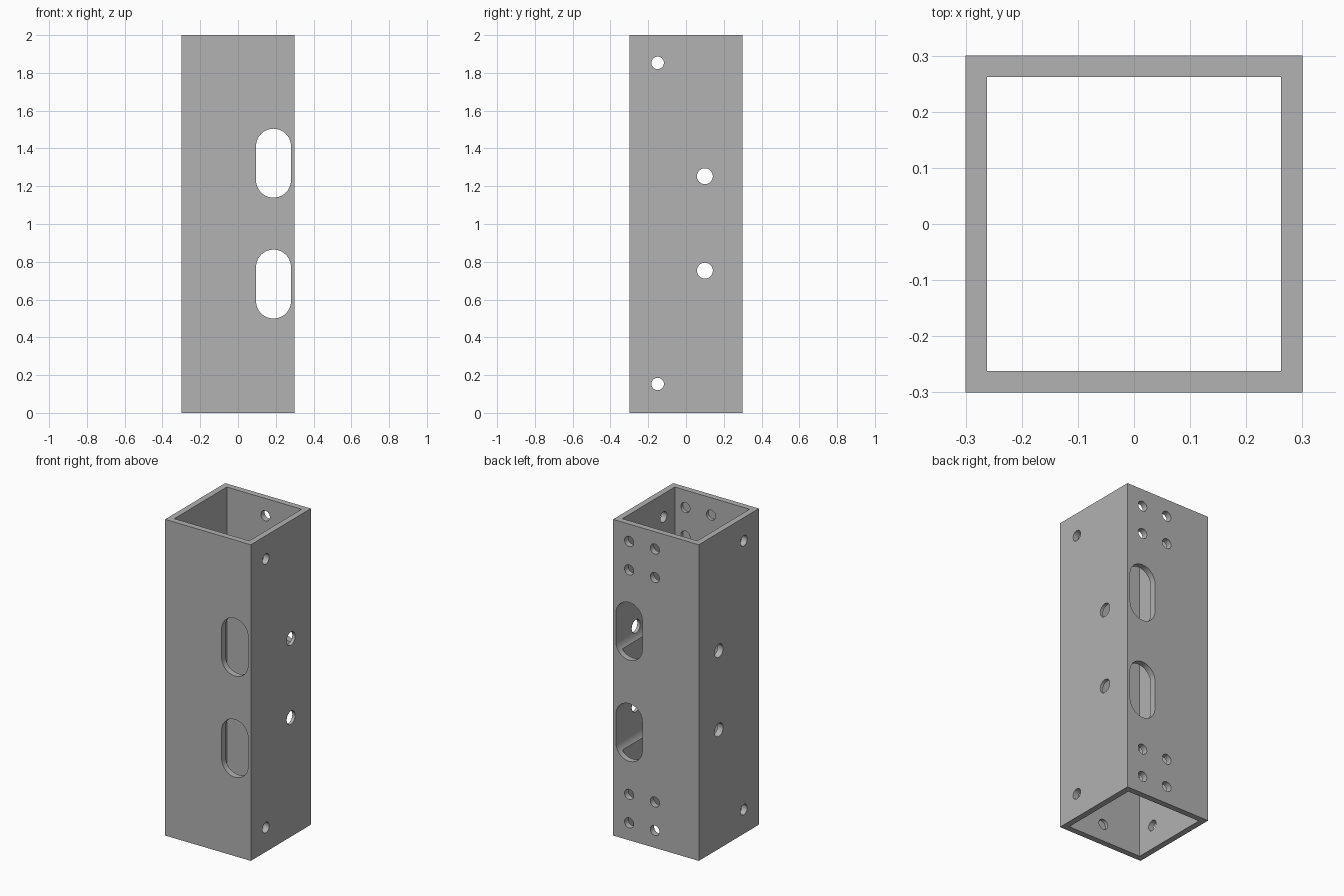
import bpy, bmesh, math

if "Cube" in bpy.data.objects:
    bpy.data.objects.remove(bpy.data.objects["Cube"], do_unlink=True)

HALF, INNER, HEIGHT = 0.30, 0.262, 2.0

grey = bpy.data.materials.new("plain_grey")
grey.use_nodes = True
colour = (0.445, 0.445, 0.445, 1.0)
grey.diffuse_color = colour
grey.node_tree.nodes["Principled BSDF"].inputs["Base Color"].default_value = colour


def prism(name, profile, start, end, place):
    """Extrude a closed 2D profile between two depths; place maps (u, v, depth) to xyz."""
    bm = bmesh.new()
    face = bm.faces.new([bm.verts.new(place(u, v, start)) for u, v in profile])
    step = [b - a for a, b in zip(place(0, 0, start), place(0, 0, end))]
    new = bmesh.ops.extrude_face_region(bm, geom=[face], use_keep_orig=True)["geom"]
    bmesh.ops.translate(bm, vec=step, verts=[g for g in new if isinstance(g, bmesh.types.BMVert)])
    bmesh.ops.recalc_face_normals(bm, faces=bm.faces)
    mesh = bpy.data.meshes.new(name)
    bm.to_mesh(mesh)
    bm.free()
    mesh.materials.append(grey)
    obj = bpy.data.objects.new(name, mesh)
    bpy.context.collection.objects.link(obj)
    return obj


def slot(u, v, radius, straight=0.0, n=20):
    """Round-ended upright slot; a plain circle when straight is zero."""
    points = []
    for i in range(2 * n + (2 if straight else 0)):
        top = i <= n if straight else True
        k = i if (top or not straight) else i - 1
        a = math.pi * k / n
        shift = straight if top else -straight
        points.append((u + radius * math.cos(a), v + radius * math.sin(a) + shift))
    return points


def square(h):
    return [(-h, -h), (h, -h), (h, h), (-h, h)]


def along_x(u, v, d):
    return (d, u, v)


def along_y(u, v, d):
    return (u, d, v)


def along_z(u, v, d):
    return (u, v, d)


# Outer body and the cutters
tube = prism("square_tube", square(HALF), 0, HEIGHT, along_z)
cutters = [prism("bore_cutter", square(INNER), -0.1, HEIGHT + 0.1, along_z)]

# Long slots through front and back walls
for z in (0.682, 1.322):
    cutters.append(prism("slot_cutter", slot(0.188, z, 0.0925, 0.09), -0.4, 0.4, along_y))

# Cross holes through both side walls
for y, z, r in ((-0.15, 0.153, 0.033), (-0.15, 1.853, 0.033),
                (0.10, 0.753, 0.042), (0.10, 1.253, 0.042)):
    cutters.append(prism("side_hole_cutter", slot(y, z, r), -0.4, 0.4, along_x))

# Screw holes through the back wall, ending blind in the front wall
for x in (0.008, 0.188):
    for z in (0.11, 0.29, 1.71, 1.89):
        cutters.append(prism("screw_hole_cutter", slot(x, z, 0.032), -0.282, 0.4, along_y))

# Cut everything, then discard the cutters
bpy.ops.object.select_all(action='DESELECT')
bpy.context.view_layer.objects.active = tube
tube.select_set(True)
for cutter in cutters:
    cutter.hide_render = True
    mod = tube.modifiers.new("cut", 'BOOLEAN')
    mod.operation, mod.solver, mod.object = 'DIFFERENCE', 'EXACT', cutter
    bpy.ops.object.modifier_apply(modifier=mod.name)
    bpy.data.objects.remove(cutter, do_unlink=True)

bpy.ops.object.shade_smooth_by_angle(angle=math.radians(30))
